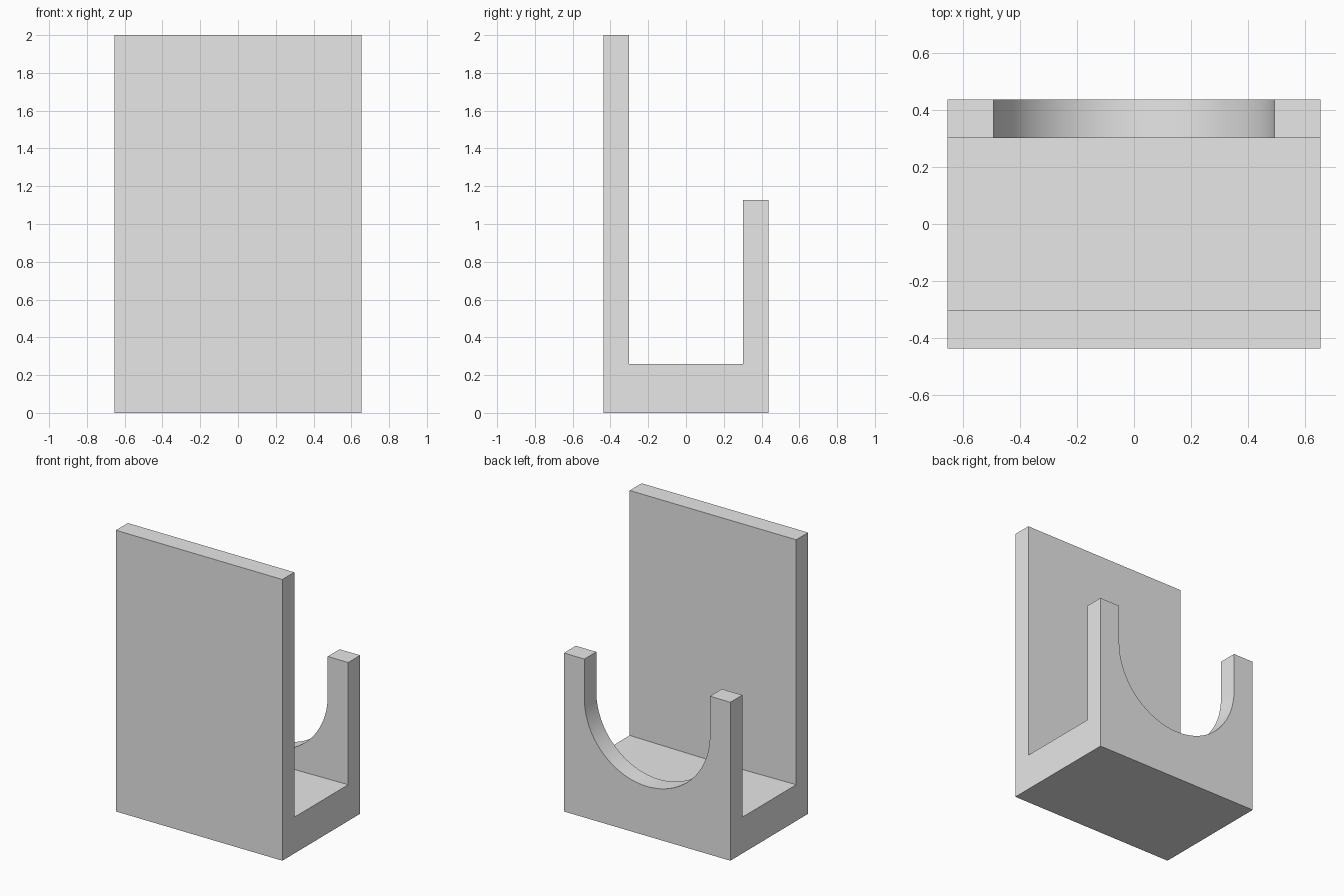
import bpy, bmesh, math
from mathutils import Vector

if "Cube" in bpy.data.objects:
    bpy.data.objects.remove(bpy.data.objects["Cube"], do_unlink=True)

HALF_W, HALF_D = 0.655, 0.437   # outer half width and half depth
INNER = 0.303                   # half depth of the channel
FLOOR, DIP = 0.258, 0.25        # floor height at the sides and middle
PLATE_TOP, ARM_TOP = 2.0, 1.127
RADIUS, ARC_Z = 0.494, 0.847    # rounded notch in the back wall

grey = bpy.data.materials.new("plain grey")
grey.use_nodes = True
colour = (0.8, 0.8, 0.8, 1)
grey.diffuse_color = colour
grey.node_tree.nodes["Principled BSDF"].inputs["Base Color"].default_value = colour


def extrude_profile(points, direction):
    """Closed solid from a flat outline swept along a direction."""
    bm = bmesh.new()
    face = bm.faces.new([bm.verts.new(p) for p in points])
    swept = bmesh.ops.extrude_face_region(bm, geom=[face])
    verts = [v for v in swept["geom"] if isinstance(v, bmesh.types.BMVert)]
    bmesh.ops.translate(bm, verts=verts, vec=Vector(direction))
    bmesh.ops.recalc_face_normals(bm, faces=bm.faces)
    return bm


def make_object(name, bm):
    mesh = bpy.data.meshes.new(name)
    bm.to_mesh(mesh)
    bm.free()
    mesh.materials.append(grey)
    obj = bpy.data.objects.new(name, mesh)
    bpy.context.collection.objects.link(obj)
    return obj


# Holder body: tall front plate, floor and lower back wall as one U section
section = [(-HALF_D, 0), (HALF_D, 0), (HALF_D, ARM_TOP), (INNER, ARM_TOP),
           (INNER, FLOOR), (-INNER, FLOOR), (-INNER, PLATE_TOP), (-HALF_D, PLATE_TOP)]
bm = extrude_profile([(-HALF_W, y, z) for y, z in section], (2 * HALF_W, 0, 0))

# Floor dips very slightly towards the middle
bmesh.ops.bisect_plane(bm, geom=bm.verts[:] + bm.edges[:] + bm.faces[:],
                       plane_co=(0, 0, 0), plane_no=(1, 0, 0))
for v in bm.verts:
    if abs(v.co.x) < 0.001 and abs(v.co.z - FLOOR) < 0.001:
        v.co.z = DIP
body = make_object("holder_body", bm)

# Round-bottomed notch that leaves two arms on the back wall
steps = 64
outline = [(-RADIUS, ARM_TOP + 0.2)]
for i in range(steps + 1):
    a = math.pi * (1 + i / steps)
    outline.append((RADIUS * math.cos(a), ARC_Z + RADIUS * math.sin(a)))
outline.append((RADIUS, ARM_TOP + 0.2))
cutter = make_object("notch_cutter", extrude_profile(
    [(x, INNER - 0.1, z) for x, z in outline], (0, 0.4, 0)))
cutter.hide_render = True

cut = body.modifiers.new("notch", 'BOOLEAN')
cut.operation = 'DIFFERENCE'
cut.solver = 'EXACT'
cut.object = cutter

bpy.ops.object.select_all(action='DESELECT')
body.select_set(True)
bpy.context.view_layer.objects.active = body
bpy.ops.object.modifier_apply(modifier=cut.name)
bpy.data.objects.remove(cutter, do_unlink=True)

# Smooth the notch curve, keep the corners crisp
bpy.ops.object.shade_smooth_by_angle(angle=math.radians(30))
